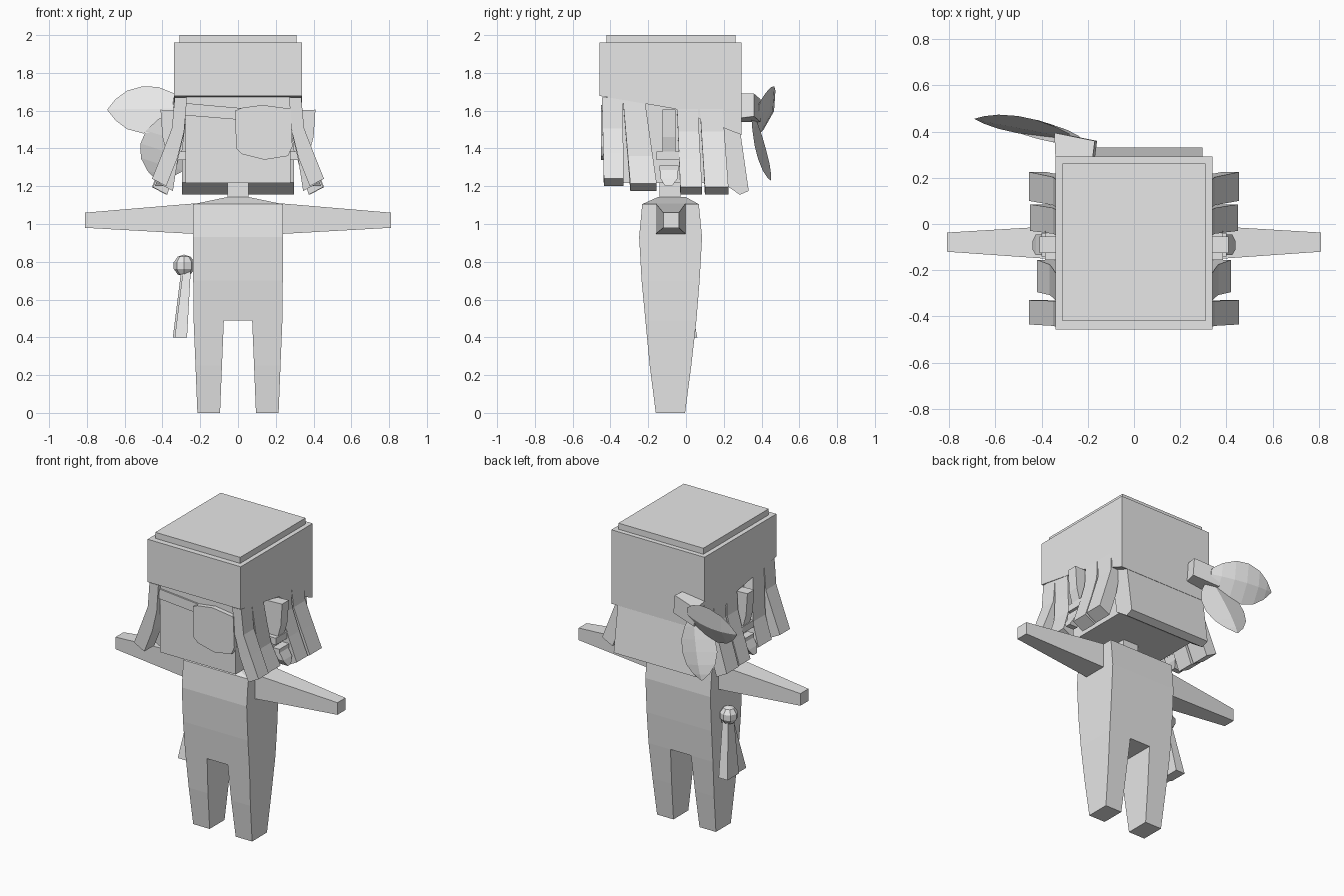
import bpy, bmesh, math
from mathutils import Vector

if "Cube" in bpy.data.objects:
    bpy.data.objects.remove(bpy.data.objects["Cube"])

grey = bpy.data.materials.new("light_grey")
grey.diffuse_color = (0.8, 0.8, 0.8, 1)
grey.use_nodes = True
grey.node_tree.nodes["Principled BSDF"].inputs["Base Color"].default_value = grey.diffuse_color


def finish(name, bm):
    bmesh.ops.recalc_face_normals(bm, faces=bm.faces)
    me = bpy.data.meshes.new(name)
    bm.to_mesh(me)
    bm.free()
    me.materials.append(grey)
    ob = bpy.data.objects.new(name, me)
    bpy.context.collection.objects.link(ob)
    return ob


def loft(name, rings):
    """Skin a list of point rings and close both ends."""
    bm = bmesh.new()
    vs = [[bm.verts.new(p) for p in r] for r in rings]
    n = len(vs[0])
    for a, b in zip(vs, vs[1:]):
        for i in range(n):
            j = (i + 1) % n
            bm.faces.new((a[i], a[j], b[j], b[i]))
    bm.faces.new(vs[0])
    bm.faces.new(vs[-1])
    return finish(name, bm)


def ring_z(x0, x1, y0, y1, z):
    return [(x0, y0, z), (x1, y0, z), (x1, y1, z), (x0, y1, z)]


def ring_x(x, y0, y1, z0, z1):
    return [(x, y0, z0), (x, y1, z0), (x, y1, z1), (x, y0, z1)]


def box(name, x0, x1, y0, y1, z0, z1):
    return loft(name, [ring_z(x0, x1, y0, y1, z0), ring_z(x0, x1, y0, y1, z1)])


def extrude_x(name, x0, x1, yz):
    return loft(name, [[(x, y, z) for y, z in yz] for x in (x0, x1)])


def extrude_y(name, y0, y1, xz):
    return loft(name, [[(x, y, z) for x, z in xz] for y in (y0, y1)])


# Torso, tapering front to back
loft("torso", [ring_z(-.235, .235, -.215, .055, .49),
               ring_z(-.237, .237, -.235, .072, .7),
               ring_z(-.237, .237, -.248, .085, .93),
               ring_z(-.237, .237, -.232, .068, 1.105),
               ring_z(-.06, .06, -.15, 0, 1.142)])
box("neck", -.055, .055, -.14, -.03, 1.12, 1.24)

for s, side in ((-1, "left"), (1, "right")):
    # Legs and arms
    loft("leg_" + side, [ring_z(s * .095, s * .215, -.16, -.005, 0),
                         ring_z(s * .085, s * .225, -.192, .028, .25),
                         ring_z(s * .075, s * .235, -.215, .055, .49)])
    loft("arm_" + side, [ring_x(s * .2, -.16, -.003, .945, 1.11),
                         ring_x(s * .24, -.16, -.003, .948, 1.108),
                         ring_x(s * .81, -.12, -.037, .98, 1.06)])

    # Flared side locks: top y range, bottom y range, tip height, tip reach
    locks = [(-.445, -.335, -.435, -.33, 1.2, .455),
             (-.335, -.22, -.295, -.155, 1.175, .42),
             (-.05, .06, -.03, .085, 1.155, .45),
             (.07, .19, .1, .225, 1.155, .455)]
    for k, (a0, a1, b0, b1, tip, reach) in enumerate(locks):
        rings = []
        for t, xi, xo in ((0, .27, .335), (.38, .285, .35),
                          (.68, .32, reach - .055), (1, reach - .075, reach)):
            y0, y1 = a0 + (b0 - a0) * t, a1 + (b1 - a1) * t
            z = 1.67 + (tip - 1.67) * t
            lift = .04 * t
            rings.append([(s * xi, y0, z), (s * xo, y0, z + lift),
                          (s * xo, y1, z + lift), (s * xi, y1, z)])
        loft(f"side_lock_{side}_{k}", rings)

    # Ear piece with side rails and a hanging earring
    extrude_y("ear_piece_" + side, -.125, -.055,
              [(s * .27, 1.6), (s * .41, 1.605), (s * .4, 1.46), (s * .37, 1.35), (s * .3, 1.35)])
    box("ear_clip_" + side, s * .27, s * .385, -.155, -.03, 1.34, 1.385)
    box("earring_top_" + side, s * .35, s * .4, -.14, -.04, 1.28, 1.31)
    loft("earring_" + side, [ring_z(s * .38, s * .44, -.11, -.075, 1.2),
                             ring_z(s * .36, s * .425, -.135, -.045, 1.24),
                             ring_z(s * .35, s * .4, -.135, -.045, 1.285)])

# Head with slanted slab of hair behind
box("head", -.277, .277, -.42, .2, 1.218, 1.72)
extrude_x("back_hair", -.296, .296,
          [(.14, 1.6), (.25, 1.6), (.29, 1.47), (.332, 1.175), (.285, 1.155), (.19, 1.22)])

# Eye patch and its strap
extrude_y("eye_patch_strap", -.43, -.41,
          [(-.28, 1.64), (.28, 1.59), (.28, 1.53), (-.28, 1.575)])
extrude_y("eye_patch", -.45, -.42,
          [(-.015, 1.6), (.02, 1.615), (.13, 1.63), (.28, 1.61), (.288, 1.41),
           (.265, 1.36), (.14, 1.34), (.02, 1.37), (-.01, 1.4)])

# Hat with a lower edge dropping to the back
extrude_x("hat", -.34, .34,
          [(-.457, 1.96), (.293, 1.96), (.293, 1.472), (-.06, 1.61), (-.457, 1.678)])
box("hat_top", -.31, .31, -.42, .262, 1.95, 2.0)

# Bow knot on the back of the hat
loft("bow_knot", [[(-.17, .28, 1.56), (-.33, .28, 1.54), (-.34, .28, 1.67), (-.18, .28, 1.69)],
                  [(-.16, .36, 1.57), (-.335, .395, 1.54), (-.345, .395, 1.66), (-.17, .36, 1.69)]])


def leaf(name, root, tip, side_dir, width, bulge):
    """Pointed, bowed leaf with a raised midrib and thickness."""
    root, tip, side_dir = Vector(root), Vector(tip), Vector(side_dir).normalized()
    out = (tip - root).cross(side_dir).normalized()
    if out.y < 0:
        out = -out
    bm = bmesh.new()
    rows = []
    for t, w in ((0, .3), (.15, .68), (.35, .96), (.55, 1), (.75, .82), (.9, .45), (1, .03)):
        c = root.lerp(tip, t) + out * bulge * math.sin(math.pi * t)
        e = side_dir * width * w / 2
        rows.append([bm.verts.new(p) for p in (c - e, c + out * .03 * w, c + e, c - out * .015 * w)])
    for a, b in zip(rows, rows[1:]):
        for i in range(4):
            j = (i + 1) % 4
            bm.faces.new((a[i], a[j], b[j], b[i]))
    bm.faces.new(rows[0])
    bm.faces.new(rows[-1])
    return finish(name, bm)


leaf("bow_loop_outer", (-.28, .38, 1.61), (-.69, .455, 1.605), (0, .3, 1), .26, .01)
leaf("bow_loop_lower", (-.31, .35, 1.58), (-.43, .45, 1.23), (-1, .1, .3), .29, -.01)

# Hip knot with two hanging ribbons
bpy.ops.mesh.primitive_uv_sphere_add(segments=8, ring_count=5, radius=.058, location=(-.285, -.04, .78))
knot = bpy.context.object
knot.name = "hip_knot"
knot.data.materials.append(grey)
for name, y0, y1, dx in (("hip_ribbon_back", -.06, .06, 0), ("hip_ribbon_front", -.15, -.05, .01)):
    loft(name, [ring_z(-.3 + dx, -.26 + dx, -.07, -.01, .76),
                ring_z(-.345 + dx, -.28 + dx, y0, y1, .4)])
